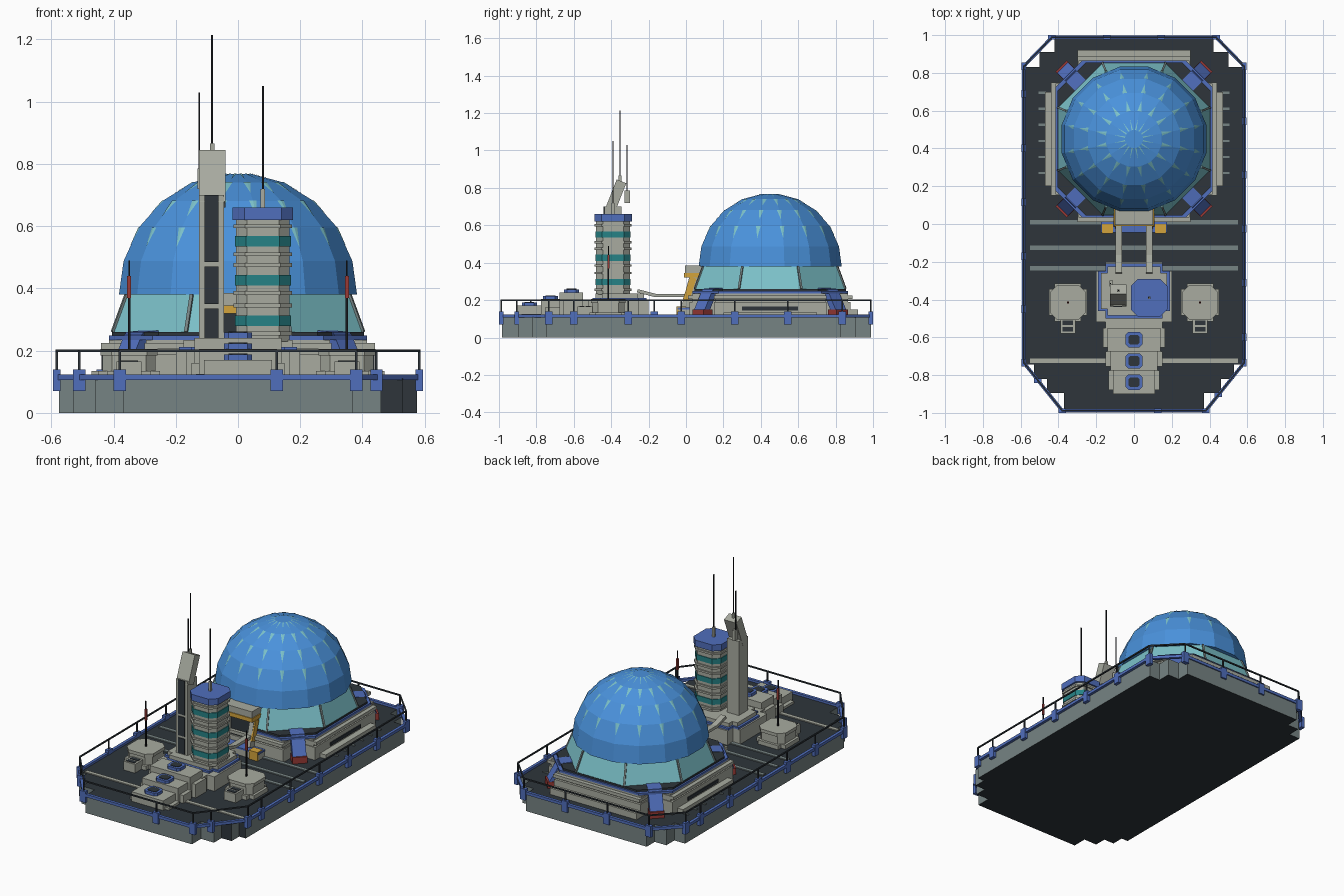
import bpy, bmesh, math
from mathutils import Vector

cube = bpy.data.objects.get("Cube")
if cube:
    bpy.data.objects.remove(cube, do_unlink=True)


def material(name, rgb):
    lin = [((c / 255 + 0.055) / 1.055) ** 2.4 for c in rgb] + [1]
    m = bpy.data.materials.new(name)
    m.use_nodes = True
    m.diffuse_color = lin
    m.node_tree.nodes["Principled BSDF"].inputs["Base Color"].default_value = lin
    return m


GREY = material("light_grey", (168, 171, 160))
HULL = material("hull_grey", (118, 131, 131))
DECK = material("dark_deck", (46, 53, 59))
BLUE = material("trim_blue", (80, 110, 188))
DOME = material("dome_blue", (74, 146, 220))
GLASS = material("pale_glass", (124, 194, 202))
TEAL = material("teal_window", (38, 130, 134))
RED = material("red", (155, 58, 54))
ORANGE = material("orange", (212, 164, 60))
BLACK = material("black", (24, 26, 30))


def finish(name, bm, *mats):
    bmesh.ops.recalc_face_normals(bm, faces=bm.faces)
    me = bpy.data.meshes.new(name)
    bm.to_mesh(me)
    bm.free()
    for m in mats:
        me.materials.append(m)
    ob = bpy.data.objects.new(name, me)
    bpy.context.collection.objects.link(ob)
    return ob


def frustum(name, low, high, z0, z1, mat):
    bm = bmesh.new()
    a = [bm.verts.new((x, y, z0)) for x, y in low]
    b = [bm.verts.new((x, y, z1)) for x, y in high]
    bm.faces.new(a)
    bm.faces.new(b)
    for i in range(len(a)):
        j = (i + 1) % len(a)
        bm.faces.new((a[i], a[j], b[j], b[i]))
    return finish(name, bm, mat)


def prism(name, pts, z0, z1, mat):
    return frustum(name, pts, pts, z0, z1, mat)


def box(name, x0, x1, y0, y1, z0, z1, mat):
    return prism(name, [(x0, y0), (x1, y0), (x1, y1), (x0, y1)], z0, z1, mat)


def chamfered(cx, cy, hx, hy, c):
    return [(cx + sx * px, cy + sy * py) for sx, sy, order in
            ((1, 1, 1), (-1, 1, -1), (-1, -1, 1), (1, -1, -1))
            for px, py in ((hx, hy - c), (hx - c, hy))[::order]]


def notched(cx, cy, hx, hy, n):
    return [(cx + sx * px, cy + sy * py) for sx, sy, order in
            ((1, 1, 1), (-1, 1, -1), (-1, -1, 1), (1, -1, -1))
            for px, py in ((hx, hy - n), (hx - n, hy - n), (hx - n, hy))[::order]]


def octagon(cx, cy, apothem):
    return chamfered(cx, cy, apothem, apothem, apothem * (1 - math.tan(math.pi / 8)))


def beam(name, a, b, w, h, mat):
    a, b = Vector(a), Vector(b)
    bm = bmesh.new()
    bmesh.ops.create_cube(bm, size=1)
    bmesh.ops.scale(bm, vec=(w, h, (b - a).length), verts=bm.verts)
    ob = finish(name, bm, mat)
    ob.rotation_euler = (b - a).to_track_quat('Z', 'Y').to_euler()
    ob.location = (a + b) / 2
    return ob


# Hull with stepped corners, dark deck and underside
half = [(.37, -.985), (.37, -.895), (.46, -.895), (.46, -.82), (.53, -.82), (.53, -.745), (.575, -.745),
        (.575, .83), (.5, .83), (.5, .91), (.42, .91), (.42, .99)]
hull = prism("hull", half + [(-x, y) for x, y in reversed(half)], 0, .11, HULL)
hull.data.materials.append(DECK)
for f in hull.data.polygons:
    if abs(f.normal.z) > .5 or (f.normal.y < -.5 and f.center.x > .45):
        f.material_index = 1

# Deck strips and ticks
for y in (.01, -.125, -.235, -.725):
    box("deck_strip", -.55, .55, y - .012, y + .012, .11, .116, GREY if y < -.7 else HULL)
for s in (-1, 1):
    for i in range(6):
        y = .27 + i * .085
        box("deck_tick", s * .485 - .02, s * .485 + .02, y - .006, y + .006, .11, .115, HULL)

# Railing
loop = [(-.38, -.988), (.38, -.988), (.583, -.735), (.583, .835), (.435, .988),
        (-.435, .988), (-.583, .835), (-.583, -.735)]
for (x0, y0), (x1, y1) in zip(loop, loop[1:] + loop[:1]):
    beam("rail_lower", (x0, y0, .115), (x1, y1, .115), .018, .018, BLUE)
    beam("rail_top", (x0, y0, .2), (x1, y1, .2), .008, .008, DECK)
posts = loop + [(.125, -.988), (.445, -.905), (-.51, -.83), (.145, .988), (-.145, .988)]
posts += [(.583, y) for y in (.545, .26, -.026, -.31, -.6)]
posts += [(-.583, y) for y in (.69, .4, .116, -.17, -.45)]
for x, y in posts:
    hx, hy = (.012, .02) if abs(x) > .55 else (.02, .012)
    box("rail_bracket", x - hx, x + hx, y - hy, y + hy, .07, .14, BLUE)
    box("rail_post", x - .004, x + .004, y - .004, y + .004, .14, .2, DECK)

# Dome foundation
CY = .45
prism("foundation_base", notched(0, CY, .43, .43, .13), .11, .19, GREY)
prism("foundation_ledge", notched(0, CY, .44, .44, .14), .205, .225, GREY)
prism("foundation_core", notched(0, CY, .415, .415, .12), .19, .235, GREY)
prism("foundation_trim", chamfered(0, CY, .415, .415, .14), .235, .248, BLUE)
prism("foundation_roof", chamfered(0, CY, .405, .405, .15), .248, .26, DECK)
for s in (-1, 1):
    x = s * .432
    box("side_slot", x - .004, x + .004, .3, .6, .145, .165, DECK)
    box("side_bench", s * .45 - .02, s * .45 + .02, .2, .7, .11, .135, GREY)
box("back_bench", -.3, .3, .88, .92, .11, .15, GREY)

# Corner buttresses with red feet
d = math.sqrt(.5)
for sx in (-1, 1):
    for sy in (-1, 1):
        def at(r, z):
            return (sx * d * r, CY + sy * d * r, z)
        beam("buttress_arm", at(.4, .25), at(.47, .245), .08, .03, BLUE)
        beam("buttress", at(.46, .245), at(.52, .14), .08, .035, BLUE)
        beam("buttress_foot", at(.48, .13), at(.545, .13), .085, .04, RED)

# Glass skirt with struts
low, high = octagon(0, CY, .402), octagon(0, CY, .358)
frustum("glass_skirt", low, high, .26, .38, GLASS)
for (x0, y0), (x1, y1) in zip(low, high):
    beam("skirt_strut", (x0, y0, .26), (x1, y1, .38), .011, .011, HULL)

# Faceted dome
R, N, ZC = .39, 16, .38
els = [0, 16, 33.5, 50.5, 67.5, 83]


def on_dome(i, el, k=1.0):
    a, e = (i + .5) * 2 * math.pi / N, math.radians(el)
    return Vector((R * k * math.cos(e) * math.cos(a), CY + R * k * math.cos(e) * math.sin(a),
                   ZC + R * k * math.sin(e)))


bm = bmesh.new()
rings = [[bm.verts.new(on_dome(i, e)) for i in range(N)] for e in els]
for r0, r1 in zip(rings, rings[1:]):
    for i in range(N):
        j = (i + 1) % N
        bm.faces.new((r0[i], r0[j], r1[j], r1[i]))
bm.faces.new(rings[0])
bm.faces.new(rings[-1])
finish("dome", bm, DOME)

# Tapered slits along the dome seams
bm = bmesh.new()
for row, width in ((1, .1), (2, .13), (3, .2), (4, .22)):
    for i in range(N):
        top = on_dome(i, els[row + 1], 1.004)
        tip = top.lerp(on_dome(i, els[row], 1.004), .6)
        for n in (-1, 1):
            side = top.lerp(on_dome(i + n, els[row + 1], 1.004), width)
            tri = (tip, side, top) if n < 0 else (tip, top, side)
            bm.faces.new([bm.verts.new(v) for v in tri][::-1])
finish("dome_slits", bm, GLASS)

# Dome entrance portal
box("portal_step", -.17, .17, -.04, .05, .11, .15, GREY)
box("portal_step_trim", -.175, .175, -.045, .04, .15, .16, BLUE)
box("portal_lintel", -.1, .1, -.005, .09, .345, .385, GREY)
box("portal_beam", -.105, .105, -.01, .08, .32, .345, ORANGE)
box("portal_door", -.07, .07, .03, .08, .16, .32, DECK)
for s in (-1, 1):
    beam("portal_pillar", (s * .085, -.0, .16), (s * .085, .045, .33), .03, .05, GREY)
    beam("portal_brace", (s * .103, .0, .2), (s * .103, .04, .32), .01, .035, ORANGE)
    box("portal_foot", s * .14 - .03, s * .14 + .03, -.05, .0, .11, .165, ORANGE)
    # Walkway beams to the tower base
    beam("walkway_beam", (s * .08, -.17, .225), (s * .08, .01, .225), .035, .018, GREY)
    beam("walkway_ramp", (s * .08, -.26, .25), (s * .08, -.165, .225), .035, .018, GREY)

# Tower base
prism("tower_base", notched(0, -.385, .2, .185, .05), .11, .2, GREY)
prism("tower_base_trim", notched(0, -.355, .19, .145, .04), .2, .212, BLUE)
prism("tower_base_top", notched(0, -.355, .175, .13, .035), .212, .235, GREY)

# Stepped front block with hatches
for y0, y1, hx, z in ((-.675, -.55, .14, .24), (-.775, -.675, .125, .205), (-.9, -.775, .11, .17)):
    box("front_step", -hx, hx, y0, y1, .11, z, GREY)
    box("front_step_skirt", -hx - .025, hx + .025, y0 + .02, y1, .11, z - .045, GREY)
    cy = (y0 + y1) / 2
    prism("hatch", chamfered(0, cy, .045, .04, .015), z, z + .018, BLUE)
    prism("hatch_window", chamfered(0, cy, .03, .026, .01), z + .018, z + .021, DECK)

# Main tower with window bands
TX, TY = .08, -.39
prism("tower_body", chamfered(TX, TY, .086, .09, .035), .23, .62, GREY)
for z in (.28, .41, .535):
    prism("tower_windows", chamfered(TX, TY, .09, .094, .036), z, z + .033, TEAL)
for z in (.255, .345, .385, .475, .51, .6):
    prism("tower_collar", chamfered(TX, TY, .094, .098, .037), z - .006, z + .006, GREY)
prism("tower_roof", chamfered(TX, TY, .097, .1, .038), .62, .66, BLUE)


def mast(name, x, y, z0, z1, w, mat):
    beam(name, (x, y, z0), (x, y, z1), w, w, mat)


mast("roof_mast_base", TX, TY, .66, .72, .014, GREY)
mast("roof_mast", TX, TY, .72, 1.05, .006, BLACK)

# Tall pylon with dark window columns and a tilted head
box("pylon", -.125, -.045, -.435, -.345, .2, .7, GREY)
for z0, z1 in ((.24, .335), (.35, .47), (.485, .7)):
    box("pylon_window", -.108, -.063, -.44, -.434, z0, z1, DECK)
beam("pylon_head", (-.083, -.41, .67), (-.083, -.345, .835), .086, .055, GREY)
box("pylon_box", -.13, -.11, -.33, -.3, .72, .785, GREY)
mast("pylon_mast_base", -.083, -.353, .82, .865, .014, GREY)
mast("pylon_mast", -.083, -.353, .86, 1.215, .006, BLACK)
mast("pylon_side_mast", -.125, -.315, .785, 1.03, .005, BLACK)

# Side huts with masts and vents
for s in (-1, 1):
    x, y = s * .35, -.415
    prism("hut_base", notched(x, y, .1, .1, .03), .11, .135, GREY)
    prism("hut", chamfered(x, y, .085, .085, .03), .135, .2, GREY)
    prism("hut_roof", chamfered(x, y, .092, .092, .035), .185, .205, GREY)
    box("hut_vent", x - .04, x + .04, -.58, -.5, .11, .165, GREY)
    for k in (-1, 1):
        box("vent_opening", x - .028, x + .028, -.54 + k * .018 - .012, -.54 + k * .018 + .012,
            .165, .168, DECK)
    mast("hut_mast", x, y, .2, .37, .008, BLACK)
    mast("hut_mast_marker", x, y, .37, .44, .012, RED)
    mast("hut_mast_tip", x, y, .44, .49, .005, BLACK)
